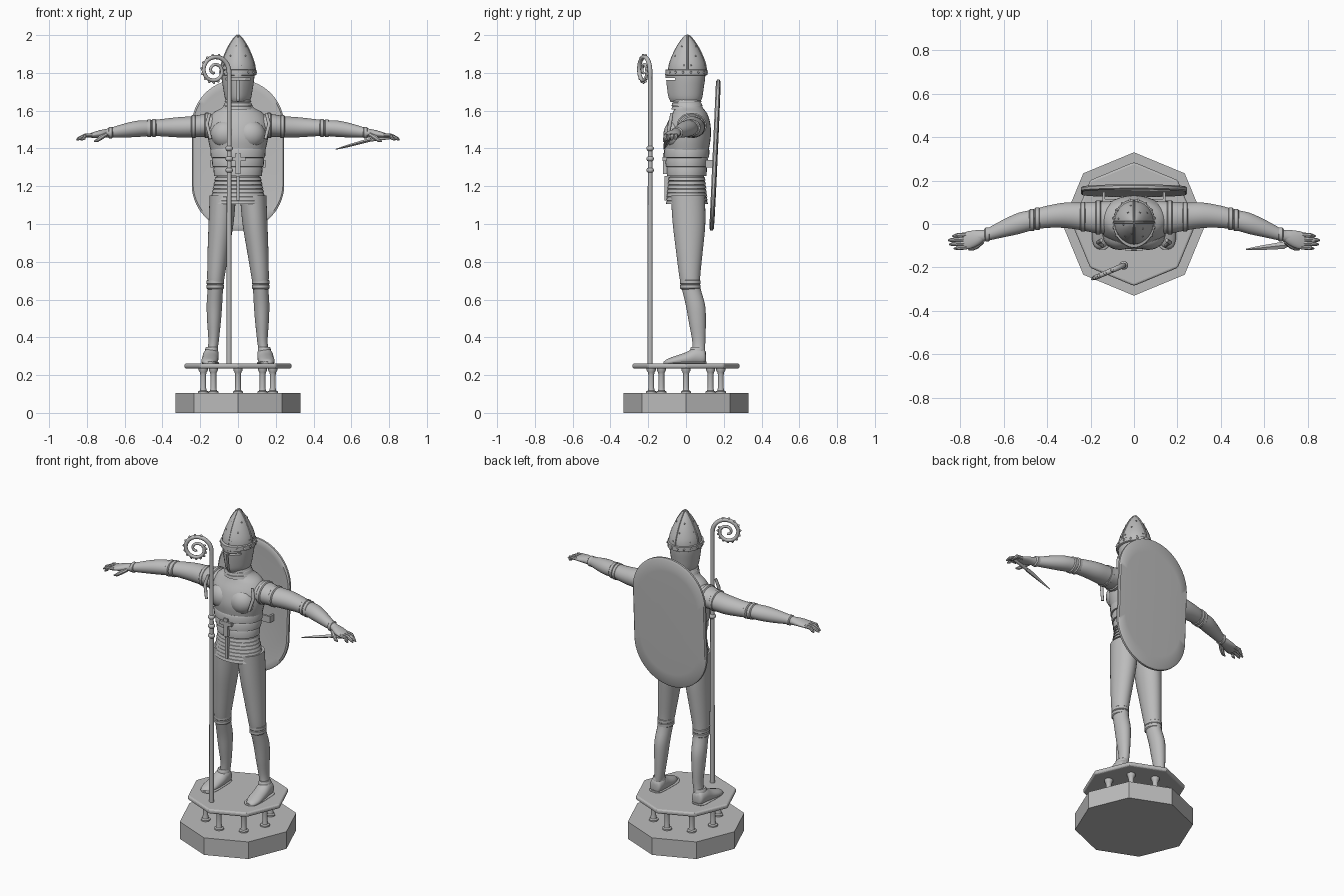
import bpy, bmesh, math
from mathutils import Vector

if "Cube" in bpy.data.objects:
    bpy.data.objects.remove(bpy.data.objects["Cube"], do_unlink=True)

stone = bpy.data.materials.new("grey_stone")
stone.use_nodes = True
GREY = (0.5, 0.5, 0.5, 1)
stone.diffuse_color = GREY
stone.node_tree.nodes["Principled BSDF"].inputs["Base Color"].default_value = GREY


def finish(ob, name, angle=40):
    ob.name = name
    ob.data.materials.clear()
    ob.data.materials.append(stone)
    bpy.ops.object.select_all(action='DESELECT')
    ob.select_set(True)
    bpy.context.view_layer.objects.active = ob
    if angle:
        bpy.ops.object.shade_smooth_by_angle(angle=math.radians(angle))
    return ob


def mesh(name, bm, angle=40):
    bmesh.ops.recalc_face_normals(bm, faces=bm.faces)
    me = bpy.data.meshes.new(name)
    bm.to_mesh(me)
    bm.free()
    ob = bpy.data.objects.new(name, me)
    bpy.context.collection.objects.link(ob)
    return finish(ob, name, angle)


def refine(rows, steps):
    """Catmull-Rom interpolation of section rows."""
    out = []
    for i in range(len(rows) - 1):
        p = [rows[max(i - 1, 0)], rows[i], rows[i + 1], rows[min(i + 2, len(rows) - 1)]]
        for k in range(steps):
            t = k / steps
            out.append([0.5 * (2 * b + (c - a) * t + (2 * a - 5 * b + 4 * c - d) * t * t
                        + (3 * b - a - 3 * c + d) * t ** 3) for a, b, c, d in zip(*p)])
    return out + [list(rows[-1])]


def loft(name, rows, axis=2, steps=4, sides=32, ridge=0, floor=None, angle=40):
    """Skin ellipses (x, y, z, a, b) lying across the given axis."""
    u, v = [i for i in range(3) if i != axis]
    bm = bmesh.new()
    rings = []
    for x, y, z, a, b in refine(rows, steps):
        ring = []
        for k in range(sides):
            t = math.tau * k / sides
            co = [x, y, z]
            co[u] += a * math.cos(t)
            co[v] += b * math.sin(t) - ridge * max(0, -math.sin(t)) ** 8
            if floor is not None:
                co[2] = max(co[2], floor)
            ring.append(bm.verts.new(co))
        rings.append(ring)
    for r, q in zip(rings, rings[1:]):
        for k in range(sides):
            n = (k + 1) % sides
            bm.faces.new((r[k], r[n], q[n], q[k]))
    bm.faces.new(rings[0])
    bm.faces.new(rings[-1])
    return mesh(name, bm, angle)


def tube(name, pts, radii, res=4):
    cu = bpy.data.curves.new(name, 'CURVE')
    cu.dimensions = '3D'
    cu.bevel_depth, cu.bevel_resolution, cu.use_fill_caps = 1, res, True
    sp = cu.splines.new('POLY')
    sp.points.add(len(pts) - 1)
    for p, co, r in zip(sp.points, pts, radii):
        p.co, p.radius = (*co, 1), r
    ob = bpy.data.objects.new(name, cu)
    bpy.context.collection.objects.link(ob)
    bpy.ops.object.select_all(action='DESELECT')
    ob.select_set(True)
    bpy.context.view_layer.objects.active = ob
    bpy.ops.object.convert(target='MESH')
    return finish(bpy.context.object, name)


def ball(name, loc, size):
    bpy.ops.mesh.primitive_uv_sphere_add(segments=16, ring_count=10, location=loc)
    bpy.context.object.scale = size
    return finish(bpy.context.object, name, 60)


def box(name, loc, size):
    bpy.ops.mesh.primitive_cube_add(size=1, location=loc)
    bpy.context.object.scale = size
    return finish(bpy.context.object, name, 0)


def octagon(name, r, z0, z1, bevel=0):
    bpy.ops.mesh.primitive_cylinder_add(vertices=8, radius=r, depth=z1 - z0, location=(0, 0, (z0 + z1) / 2))
    ob = finish(bpy.context.object, name, 0)
    if bevel:
        m = ob.modifiers.new("bevel", 'BEVEL')
        m.width, m.segments = bevel, 3


def lames(name, n, z0, z1, low, high, lip):
    """Stack of overlapping plates; low and high are (cy, rx, ry)."""
    rows = []
    for i in range(n):
        for f, g in ((i / n, lip), ((i + 0.8) / n, lip * 0.6), ((i + 0.98) / n, 0)):
            cy, a, b = [p + (q - p) * f for p, q in zip(low, high)]
            rows.append((0, cy, z0 + (z1 - z0) * f, a + g, b + g))
    loft(name, rows, steps=1, angle=30)


# pedestal
octagon("base_block", 0.33, 0, 0.105)
octagon("upper_platform", 0.285, 0.235, 0.262, 0.01)
for i in range(8):
    t = math.tau * i / 8
    x, y = 0.184 * math.cos(t), 0.184 * math.sin(t)
    prof = [(0.105, 0.027), (0.113, 0.027), (0.118, 0.018), (0.135, 0.015),
            (0.2, 0.015), (0.215, 0.018), (0.225, 0.024), (0.24, 0.024)]
    loft("column", [(x, y, z, r, r) for z, r in prof], steps=1, sides=16)

# legs, boots and arms
for s, side in ((1, "left"), (-1, "right")):
    leg = [(.143, .065, .29, .028, .035), (.13, .068, .37, .027, .034), (.127, .06, .48, .036, .045),
           (.125, .05, .57, .041, .051), (.12, .027, .66, .041, .05), (.117, .02, .72, .046, .055),
           (.105, .018, .85, .056, .07), (.09, .016, 1.0, .066, .086), (.08, .01, 1.15, .07, .09)]
    loft(side + "_leg", [(s * x, *r) for x, *r in leg])
    for z in (.668, .692):
        loft(side + "_knee_band", [(s * .12, .023, z + d, .046 + g, .054 + g)
             for d, g in ((-.014, -.006), (-.008, 0), (.008, 0), (.014, -.006))], steps=1)
    boot = [(.143, .105, .29, .02, .02), (.143, .095, .295, .036, .042), (.144, .05, .298, .042, .048),
            (.147, .0, .285, .043, .036), (.152, -.06, .275, .042, .025), (.156, -.1, .268, .028, .017),
            (.158, -.114, .264, .01, .008)]
    loft(side + "_boot", [(s * x, *r) for x, *r in boot], axis=1, floor=.262, angle=60)
    loft(side + "_boot_sole", [(s * .146, y, .265, a, .008) for y, a in
         ((.108, .02), (.09, .04), (.03, .045), (-.06, .046), (-.1, .033), (-.118, .012))], axis=1)
    for z, r in ((.318, .038), (.338, .034)):
        loft(side + "_ankle_plate", [(s * .14, .062, z + d, r - e, r + .006 - e)
             for d, e in ((-.012, 0), (.006, .001), (.012, .006))], steps=1)

    arm = [(.1, .03, 1.52, .075, .06), (.17, .03, 1.522, .073, .061), (.24, .035, 1.515, .064, .056),
           (.32, .04, 1.512, .058, .053), (.4, .033, 1.51, .051, .046), (.46, .02, 1.508, .047, .042),
           (.53, .003, 1.504, .049, .043), (.6, -.02, 1.495, .041, .037), (.68, -.05, 1.483, .028, .025),
           (.72, -.06, 1.478, .026, .021)]
    loft(side + "_arm", [(s * x, *r) for x, *r in arm], axis=0)
    bands = [("shoulder_cuff", .165, .03, 1.522, .079, .067), ("shoulder_cuff", .235, .034, 1.516, .068, .061),
             ("elbow_band", .445, .024, 1.508, .052, .047), ("elbow_band", .47, .018, 1.507, .051, .047),
             ("wrist_band", .675, -.048, 1.483, .032, .03)]
    for n, x, y, z, a, b in bands:
        loft(side + "_" + n, [(s * (x + d), y, z, a - e, b - e)
             for d, e in ((-.013, .006), (-.008, 0), (.008, 0), (.013, .006))], axis=0, steps=1)
    # slanted breast strap next to the shoulder
    tube(side + "_breast_strap", [(s * .15, -.075, 1.585), (s * .165, -.085, 1.53), (s * .145, -.1, 1.45)],
         [.008, .01, .008])
    ball(side + "_breast", (s * .065, -.052, 1.475), (.08, .068, .075))
    # hands
    palm = [(.69, -.053, 1.48, .026, .022), (.72, -.064, 1.478, .036, .021),
            (.755, -.073, 1.473, .041, .017), (.785, -.078, 1.468, .038, .011)]
    loft(side + "_palm", [(s * x, *r) for x, *r in palm], axis=0)
    for i in range(4):
        y, end = -.05 - .019 * i, (.835, .855, .85, .828)[i]
        tube(side + "_finger", [(s * .77, y, 1.47), (s * .81, y - .002, 1.468),
             (s * (end - .012), y - .005, 1.453), (s * end, y - .006, 1.445)], [.011, .0105, .009, .004], 2)
    tube(side + "_thumb", [(s * .7, -.08, 1.474), (s * .725, -.102, 1.458), (s * .745, -.114, 1.443),
         (s * .762, -.118, 1.437)], [.013, .013, .01, .004], 2)

# dagger in the left hand
loft("dagger_blade", [(.515, -.117, 1.395, .003, .002), (.58, -.11, 1.413, .01, .007),
     (.69, -.098, 1.443, .017, .01), (.71, -.096, 1.447, .008, .008)], axis=0, steps=1, sides=4, angle=0)
tube("dagger_grip", [(.7, -.097, 1.445), (.82, -.075, 1.46)], [.009, .009])
ball("dagger_pommel", (.822, -.075, 1.46), (.013, .013, .013))

# torso armour
loft("torso", [(0, 0, 1.15, .12, .09), (0, .003, 1.24, .112, .09), (0, .005, 1.31, .123, .102),
     (0, .005, 1.39, .145, .115), (0, .007, 1.46, .16, .124), (0, .014, 1.53, .163, .115),
     (0, .02, 1.585, .135, .092), (0, .014, 1.615, .085, .074), (0, .01, 1.64, .065, .065)])
lames("plate_skirt", 7, 1.105, 1.25, (.005, .142, .104), (.004, .115, .09), .008)
lames("waist_plates", 3, 1.255, 1.40, (.004, .118, .096), (.004, .143, .116), .009)
lames("neck_collar", 3, 1.605, 1.665, (.008, .076, .078), (.002, .058, .068), .008)
box("belt_buckle", (0, -.108, 1.32), (.028, .03, .11))
box("belt_cross_plate", (0, -.11, 1.345), (.08, .03, .022))
box("skirt_front_strip", (0, -.103, 1.19), (.016, .02, .13))

# helmet with pointed visor and cut sights
visor = loft("visor", [(0, .005, 1.645, .06, .07), (0, .004, 1.67, .07, .082), (0, .004, 1.72, .079, .09),
             (0, .005, 1.77, .086, .096), (0, .005, 1.81, .088, .098)], ridge=.016)
for n, loc, size in (("sight_cutter", (0, -.1, 1.768), (.13, .09, .012)),
                     ("breath_cutter", (0, -.11, 1.71), (.012, .08, .12))):
    cut = box(n, loc, size)
    cut.hide_render = True
    cut.hide_viewport = True
    m = visor.modifiers.new(n, 'BOOLEAN')
    m.object, m.operation, m.solver = cut, 'DIFFERENCE', 'EXACT'
dome = [(1.79, .092), (1.84, .088), (1.89, .072), (1.94, .049), (1.975, .027), (1.992, .013), (2.0, .003)]
loft("helmet_dome", [(0, .008, z, r, r * 1.08) for z, r in dome], ridge=.004)
loft("helmet_band", [(0, .005, z, r, r + .011) for z, r in
     ((1.787, .093), (1.79, .098), (1.816, .097), (1.819, .092))], steps=1, ridge=.006)
for i in range(4):
    t = math.tau * i / 4
    tube("helmet_seam", [(r * math.cos(t), .008 + r * 1.09 * math.sin(t), z)
         for z, r, *_ in refine(dome, 3)], [.005] * 19, 1)
for i in range(16):
    t = math.tau * (i + .5) / 16
    ball("band_rivet", (.097 * math.cos(t), .005 + .108 * math.sin(t), 1.803), [.006] * 3)
    z, r = dome[1 + i % 3]
    ball("dome_rivet", (r * math.cos(t), .008 + r * 1.08 * math.sin(t), z), [.004] * 3)

# shield on the back
bm = bmesh.new()
outline = []
for k in range(64):
    t = math.tau * (k + .5) / 64
    outline.append((.245 * math.cos(t), .245 * math.sin(t) + math.copysign(.155, math.sin(t))))
layers = []
for depth, f in ((-.008, .9), (-.012, .97), (-.006, 1), (.006, 1), (.012, .975), (.014, .8), (.015, .4)):
    layers.append([bm.verts.new((x * f, .153 + .045 * z * f + depth, 1.365 + z * f)) for x, z in outline])
for r, q in zip(layers, layers[1:]):
    for k in range(64):
        n = (k + 1) % 64
        bm.faces.new((r[k], r[n], q[n], q[k]))
bm.faces.new(layers[0])
bm.faces.new(layers[-1])
mesh("shield", bm)
box("shield_strap", (0, .108, 1.32), (.29, .012, .04))
for s in (1, -1):
    box("shield_strap_end", (s * .139, .128, 1.32), (.012, .05, .04))

# crook staff: straight shaft, knots and spiral head
tube("staff_shaft", [(-.047, -.19, z) for z in (.262, 1.2, 1.8)], [.0135, .0125, .0115])
for z in (1.285, 1.345, 1.4):
    ball("staff_knot", (-.047, -.19, z), (.02, .02, .016))


def crook(t, grow=0):
    r = .082 * (1 - t * .86) + grow
    a = t * math.tau * 1.75
    h = -.083 + r * math.cos(a)
    return (-.047 + h * .93, -.19 + h * .4, 1.812 + r * math.sin(a))


N = 56
tube("staff_crook", [(-.047, -.19, 1.78)] + [crook(i / N) for i in range(N + 1)],
     [.0115] + [.0125 - .006 * i / N for i in range(N + 1)])
for i in range(3, 17):
    ball("crook_bud", crook(i / 26, .011), [.007] * 3)
